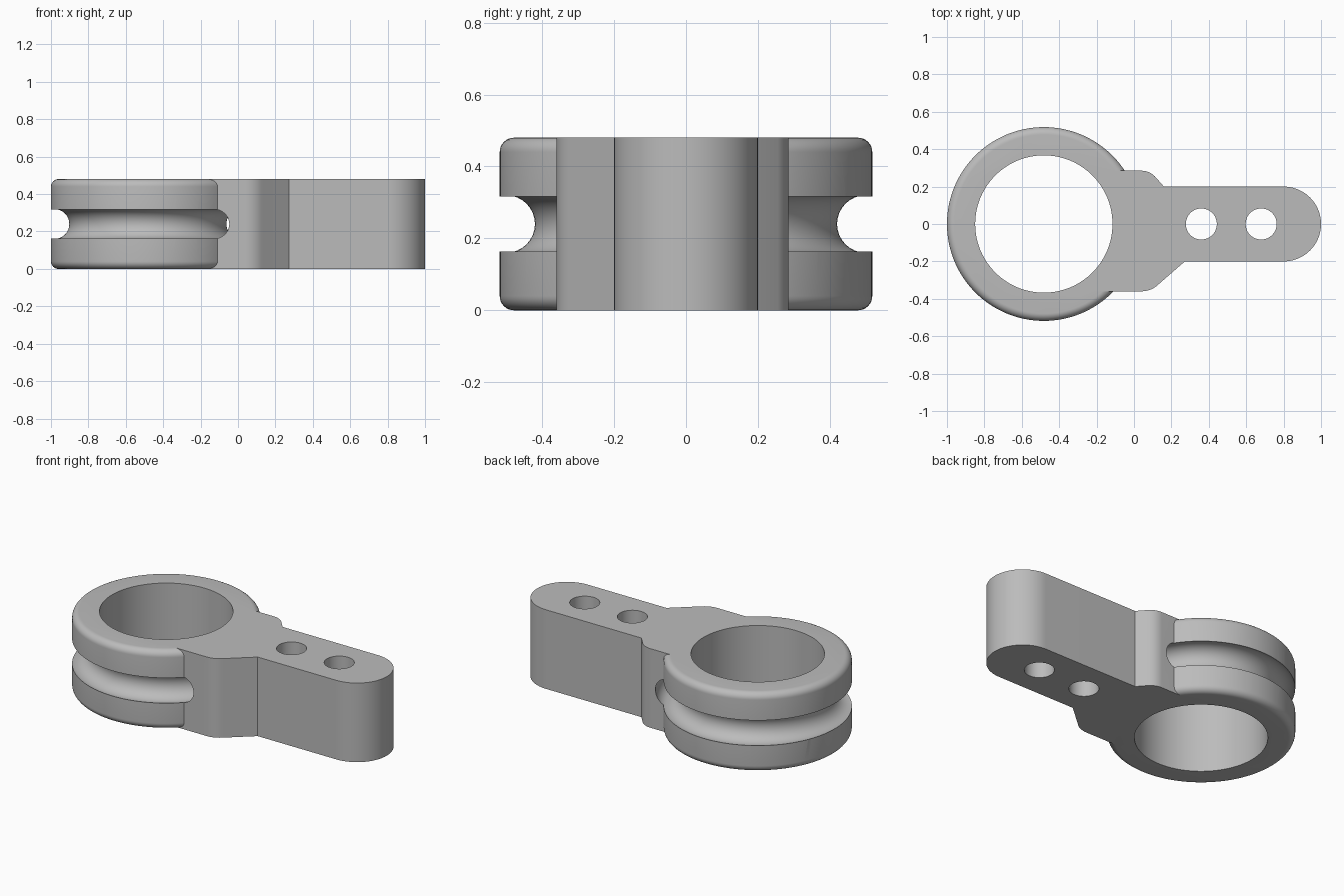
import bpy, bmesh
from math import sin, cos, pi

cube = bpy.data.objects.get("Cube")
if cube:
    bpy.data.objects.remove(cube, do_unlink=True)

HEIGHT = 0.48
RING_X = -0.482
SEGMENTS = 128

grey = bpy.data.materials.new("plain grey")
grey.use_nodes = True
colour = (0.5, 0.5, 0.5, 1)
grey.diffuse_color = colour
grey.node_tree.nodes["Principled BSDF"].inputs["Base Color"].default_value = colour


def add_object(name, bm):
    bmesh.ops.recalc_face_normals(bm, faces=bm.faces)
    mesh = bpy.data.meshes.new(name)
    bm.to_mesh(mesh)
    bm.free()
    mesh.materials.append(grey)
    obj = bpy.data.objects.new(name, mesh)
    bpy.context.collection.objects.link(obj)
    return obj


def prism(name, outline, low, high):
    bm = bmesh.new()
    face = bm.faces.new([bm.verts.new((x, y, low)) for x, y in outline])
    top = bmesh.ops.extrude_face_region(bm, geom=[face])["geom"]
    verts = [v for v in top if isinstance(v, bmesh.types.BMVert)]
    bmesh.ops.translate(bm, verts=verts, vec=(0, 0, high - low))
    return add_object(name, bm)


def arc(cx, cy, rx, ry, start, end, steps):
    angles = [start + (end - start) * i / steps for i in range(steps + 1)]
    return [(cx + rx * cos(a), cy + ry * sin(a)) for a in angles]


def circle(cx, radius, steps):
    return arc(cx, 0, radius, radius, 0, 2 * pi, steps)[:-1]


def lathe(name, section, capped):
    """Sweep a closed (radius, z) section about the ring axis."""
    bm = bmesh.new()
    rings = []
    for i in range(SEGMENTS):
        a = 2 * pi * i / SEGMENTS
        rings.append([bm.verts.new((RING_X + r * cos(a), r * sin(a), z)) for r, z in section])
    count = len(section)
    for i, ring in enumerate(rings):
        after = rings[(i + 1) % SEGMENTS]
        for j in range(count - 1 if capped else count):
            k = (j + 1) % count
            bm.faces.new((ring[j], after[j], after[k], ring[k]))
    if capped:
        bm.faces.new([ring[0] for ring in rings])
        bm.faces.new([ring[-1] for ring in rings])
    return add_object(name, bm)


def combine(target, other, operation):
    mod = target.modifiers.new(operation, 'BOOLEAN')
    mod.operation = operation
    mod.solver = 'EXACT'
    mod.object = other
    bpy.context.view_layer.objects.active = target
    bpy.ops.object.modifier_apply(modifier=mod.name)
    bpy.data.objects.remove(other, do_unlink=True)


# Rounded disc that becomes the ring
fillet, radius = 0.04, 0.518
section = arc(radius - fillet, fillet, fillet, fillet, -pi / 2, 0, 8)
section += arc(radius - fillet, HEIGHT - fillet, fillet, fillet, 0, pi / 2, 8)
body = lathe("ring_and_arm", section, True)

# Arm with a rounded tip and an uneven shoulder
outline = [(-0.25, -0.36), (0.04, -0.36)]
outline += arc(0.04, -0.23, 0.13, 0.13, -pi / 2, -pi / 4, 8)[1:]
outline += [(0.272, -0.2)]
outline += arc(0.8, 0, 0.2, 0.2, -pi / 2, pi / 2, 48)
outline += [(0.16, 0.2)]
outline += arc(0.04, 0.185, 0.1, 0.1, pi / 4, pi / 2, 8)
outline += [(-0.25, 0.285)]
combine(body, prism("arm", outline, 0, HEIGHT), 'UNION')

# Groove around the ring, tunnelling through the shoulder
groove = arc(0.5, HEIGHT / 2, 0.065, 0.08, -pi / 2, pi / 2, 16)
groove += arc(0.5, HEIGHT / 2, 0.08, 0.08, pi / 2, 3 * pi / 2, 16)[1:-1]
combine(body, lathe("groove_cutter", groove, False), 'DIFFERENCE')

# Bore and bolt holes
for x, r, steps in ((RING_X, 0.367, SEGMENTS), (0.36, 0.083, 48), (0.68, 0.083, 48)):
    combine(body, prism("hole_cutter", circle(x, r, steps), -0.1, HEIGHT + 0.1), 'DIFFERENCE')

# Smooth curves, crisp edges
bpy.ops.object.select_all(action='DESELECT')
body.select_set(True)
bpy.context.view_layer.objects.active = body
bpy.ops.object.shade_smooth_by_angle(angle=pi / 6)
